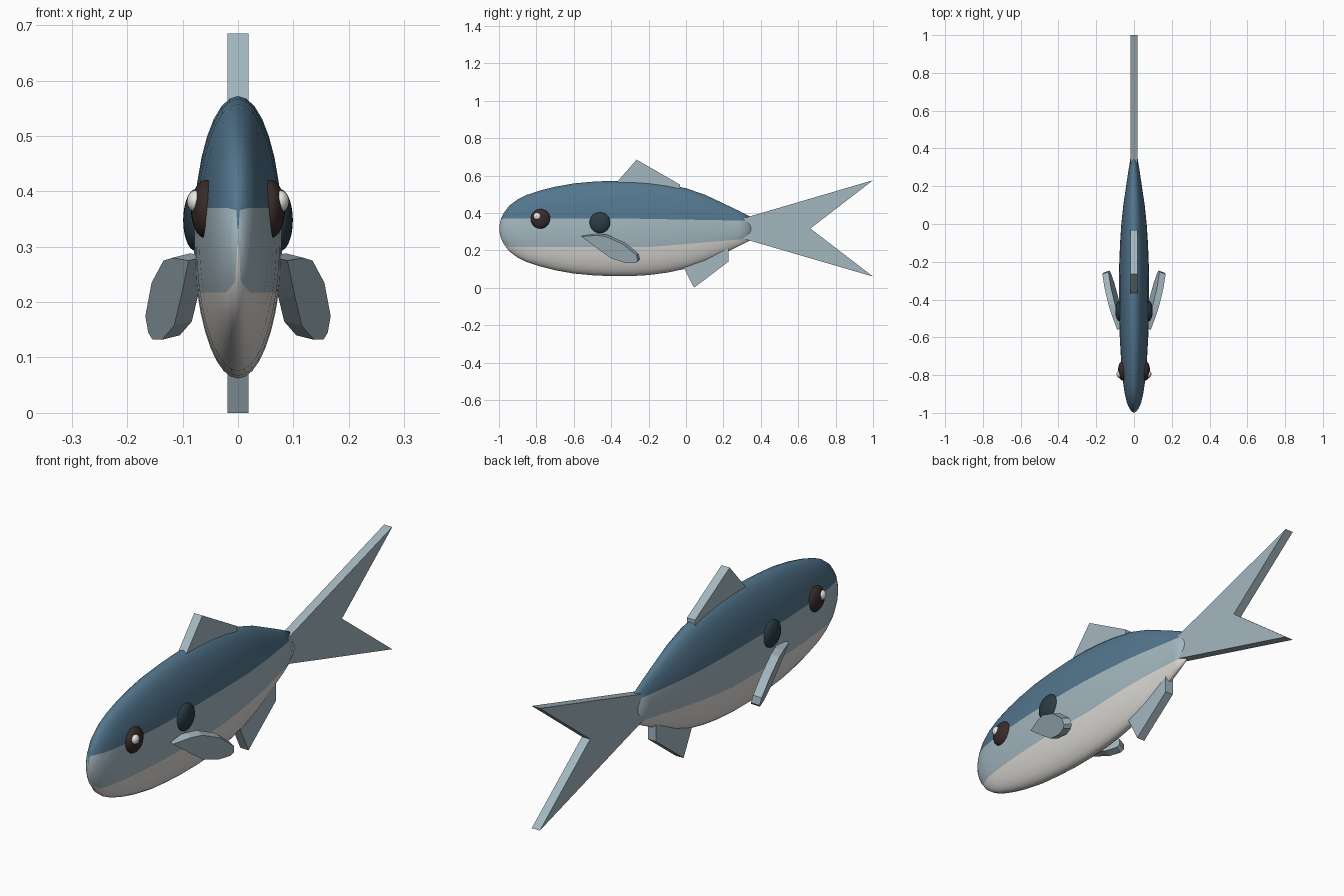
import bpy, bmesh, math
from mathutils import Vector

if "Cube" in bpy.data.objects:
    bpy.data.objects.remove(bpy.data.objects["Cube"])


def material(name, rgb):
    m = bpy.data.materials.new(name)
    m.diffuse_color = (*rgb, 1)
    m.use_nodes = True
    m.node_tree.nodes["Principled BSDF"].inputs["Base Color"].default_value = m.diffuse_color
    return m


BLUE = material("back blue", (0.087, 0.182, 0.272))
GREY = material("fin grey blue", (0.37, 0.475, 0.525))
BELLY = material("belly white", (0.72, 0.70, 0.67))
BROWN = material("eye brown", (0.042, 0.023, 0.023))
SLATE = material("gill slate", (0.023, 0.045, 0.061))
WHITE = material("glint white", (0.9, 0.9, 0.88))


def finish(bm, name, mats, smooth=False):
    bmesh.ops.recalc_face_normals(bm, faces=bm.faces)
    for f in bm.faces:
        f.smooth = smooth
    me = bpy.data.meshes.new(name)
    bm.to_mesh(me)
    bm.free()
    for m in mats:
        me.materials.append(m)
    ob = bpy.data.objects.new(name, me)
    bpy.context.collection.objects.link(ob)
    return ob


def plate(name, front, back, mat):
    """Solid between two matching outlines."""
    bm = bmesh.new()
    a = [bm.verts.new(p) for p in front]
    b = [bm.verts.new(p) for p in back]
    bm.faces.new(a)
    bm.faces.new(b[::-1])
    for i in range(len(a)):
        j = (i + 1) % len(a)
        bm.faces.new((a[i], b[i], b[j], a[j]))
    return finish(bm, name, [mat])


def ramp(y, y0, y1, a, b):
    t = min(1, max(0, (y - y0) / (y1 - y0)))
    return a + (b - a) * t


# Body: elliptical rings whose points follow the colour boundaries
ZC, N = 0.317, 7
stations = [(-0.998, 0.015), (-0.99, 0.05), (-0.975, 0.082), (-0.945, 0.122), (-0.9, 0.156),
            (-0.85, 0.18), (-0.78, 0.203), (-0.7, 0.223), (-0.6, 0.241), (-0.5, 0.25),
            (-0.4, 0.255), (-0.3, 0.255), (-0.2, 0.249), (-0.1, 0.236), (0, 0.215),
            (0.1, 0.181), (0.2, 0.134), (0.28, 0.096), (0.36, 0.055)]
bm = bmesh.new()
rings = []
for y, h in stations:
    zu, zl = ramp(y, -0.3, 0.25, 0.37, 0.36), ramp(y, -0.2, 0.3, 0.217, 0.26)
    au, al = [math.asin(max(-0.98, min(0.98, (z - ZC) / h))) for z in (zu, zl)]
    cuts = [-math.pi / 2, al, au, math.pi / 2]
    side = [cuts[k] + (cuts[k + 1] - cuts[k]) * i / N for k in range(3) for i in range(N)]
    side.append(math.pi / 2)
    angles = side + [math.pi - a for a in side[-2:0:-1]]
    rings.append([bm.verts.new((0.313 * h * math.cos(a), y, ZC + h * math.sin(a))) for a in angles])
count = len(rings[0])
for r, s in zip(rings, rings[1:]):
    for i in range(count):
        j = (i + 1) % count
        f = bm.faces.new((r[i], r[j], s[j], s[i]))
        band = min(i, count - 1 - i) // N
        f.material_index = (2, 1, 0)[band]
for ring in (rings[0], rings[-1]):
    bm.faces.new(ring).material_index = 1
finish(bm, "body", [BLUE, GREY, BELLY], True)

# Flat centre fins, as side outlines (y, z)
T = 0.019
fins = {
    "dorsal_fin": [(-0.40, 0.53), (-0.264, 0.685), (-0.033, 0.552), (-0.033, 0.49)],
    "anal_fin": [(-0.06, 0.20), (0.043, 0.0), (0.227, 0.14), (0.227, 0.25)],
    "tail_fin": [(0.24, 0.352), (1.0, 0.575), (0.665, 0.317), (1.0, 0.06), (0.24, 0.282)],
}
for name, pts in fins.items():
    plate(name, [(T, y, z) for y, z in pts], [(-T, y, z) for y, z in pts], GREY)

# Side fins, splayed outward toward the tail
outline = [(-0.56, 0.275), (-0.48, 0.28), (-0.43, 0.275), (-0.34, 0.235), (-0.265, 0.175),
           (-0.258, 0.145), (-0.27, 0.133), (-0.32, 0.132), (-0.40, 0.157), (-0.47, 0.207)]
inward = Vector((-1, 0.35, 0.25)).normalized() * 0.035
for s, tag in ((1, "right"), (-1, "left")):
    outer = [Vector((0.17 + 0.35 * (y + 0.25) + 0.25 * (z - 0.165), y, z)) for y, z in outline]
    inner = [p + inward for p in outer]
    flip = Vector((s, 1, 1))
    plate(tag + "_side_fin", [p * flip for p in outer], [p * flip for p in inner], GREY)

    # Eyes, glints and gill spots: flattened spheres
    for part, loc, size, mat in (
            ("eye", (0.058, -0.777, 0.368), (0.027, 0.053, 0.053), BROWN),
            ("eye_glint", (0.076, -0.795, 0.382), (0.016, 0.02, 0.02), WHITE),
            ("gill_spot", (0.076, -0.46, 0.348), (0.023, 0.056, 0.056), SLATE)):
        bm = bmesh.new()
        bmesh.ops.create_uvsphere(bm, u_segments=24, v_segments=14, radius=1)
        for v in bm.verts:
            v.co = Vector((s * loc[0], loc[1], loc[2])) + v.co * Vector(size)
        finish(bm, tag + "_" + part, [mat], True)
